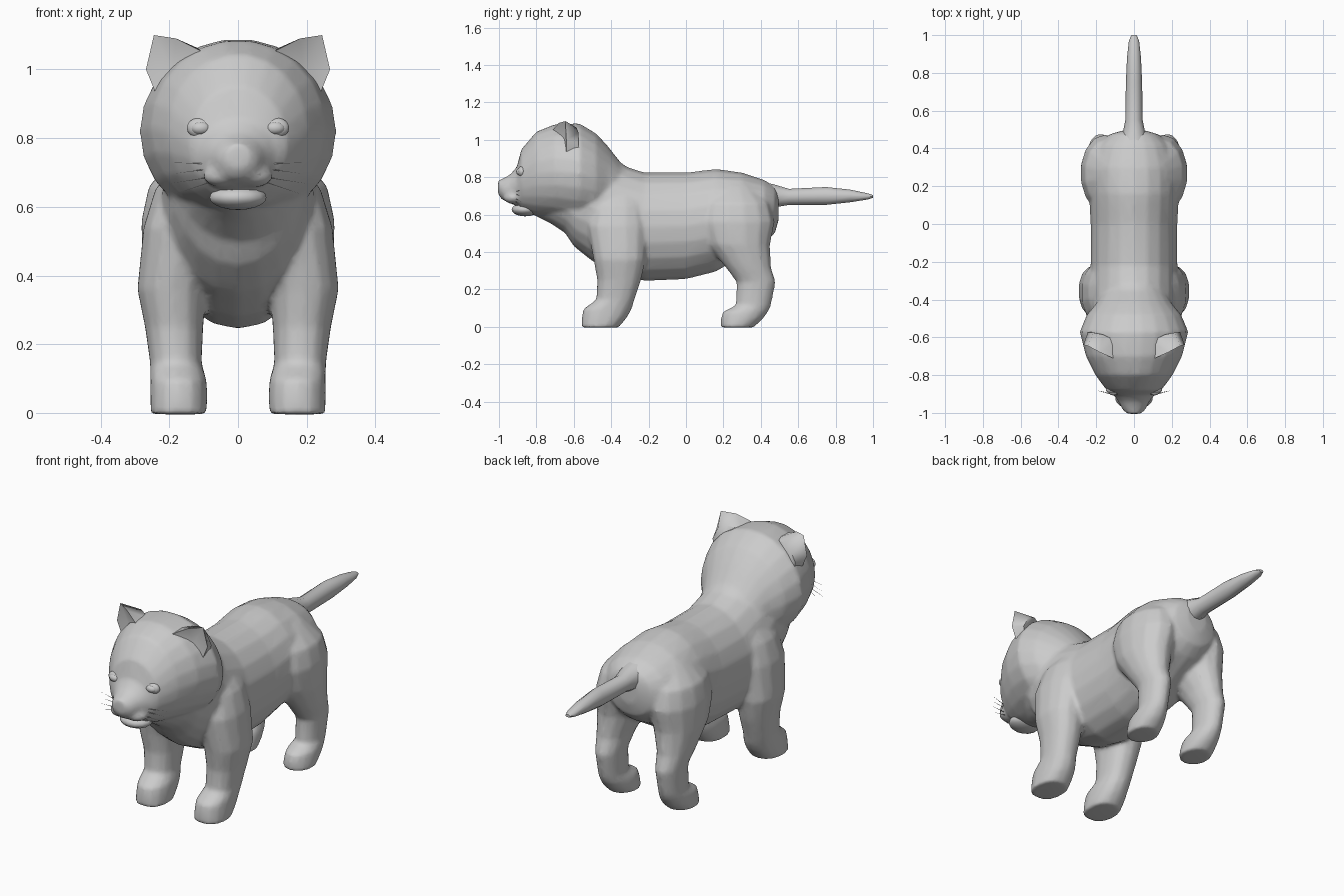
import bpy, bmesh, math
from mathutils import Vector

if "Cube" in bpy.data.objects:
    bpy.data.objects.remove(bpy.data.objects["Cube"])

fur = bpy.data.materials.new("plain_grey")
fur.diffuse_color = (0.6, 0.6, 0.6, 1)
fur.use_nodes = True
fur.node_tree.nodes["Principled BSDF"].inputs["Base Color"].default_value = fur.diffuse_color


def smooth(ob, angle):
    bpy.ops.object.select_all(action='DESELECT')
    ob.select_set(True)
    bpy.context.view_layer.objects.active = ob
    bpy.ops.object.shade_smooth_by_angle(angle=math.radians(angle))


def finish(bm, name, angle=50):
    bmesh.ops.recalc_face_normals(bm, faces=bm.faces)
    me = bpy.data.meshes.new(name)
    bm.to_mesh(me)
    bm.free()
    me.materials.append(fur)
    ob = bpy.data.objects.new(name, me)
    bpy.context.collection.objects.link(ob)
    smooth(ob, angle)
    return ob


def loft(name, rings, place, sides=14, power=1.0):
    """Skin rounded rings (t, a0, a1, b0, b1); place(t, a, b) gives the point."""
    bm = bmesh.new()
    loops = []
    for t, a0, a1, b0, b1 in rings:
        loop = []
        for i in range(sides):
            u = 2 * math.pi * i / sides
            c, s = math.cos(u), math.sin(u)
            c = math.copysign(abs(c) ** power, c)
            s = math.copysign(abs(s) ** power, s)
            loop.append(bm.verts.new(place(t, (a0 + a1) / 2 + c * (a1 - a0) / 2,
                                           (b0 + b1) / 2 + s * (b1 - b0) / 2)))
        loops.append(loop)
    for p, q in zip(loops, loops[1:]):
        for i in range(sides):
            j = (i + 1) % sides
            bm.faces.new((p[i], p[j], q[j], q[i]))
    bm.faces.new(loops[0])
    bm.faces.new(loops[-1])
    return finish(bm, name)


def along_y(name, rings, **kw):
    """Rings (y, bottom, top, half width)."""
    return loft(name, [(y, -w, w, lo, hi) for y, lo, hi, w in rings],
                lambda t, a, b: (a, t, b), **kw)


def leg(name, side, rings, power):
    """Rings (z, front, back, inner, outer)."""
    return loft(name, rings, lambda t, a, b: (b * side, a, t), sides=14, power=power)


def ellipsoid(name, centre, size):
    bm = bmesh.new()
    bmesh.ops.create_uvsphere(bm, u_segments=14, v_segments=10, radius=1)
    bmesh.ops.scale(bm, vec=size, verts=bm.verts)
    bmesh.ops.translate(bm, vec=centre, verts=bm.verts)
    return finish(bm, name)


# Torso running up into the neck, and head
parts = [
    along_y("torso", [(-.80, .59, .78, .08), (-.72, .55, .84, .14), (-.645, .50, .88, .18),
                      (-.60, .43, .90, .195), (-.50, .35, .93, .22), (-.36, .28, .87, .23),
                      (-.22, .245, .825, .23), (0, .255, .825, .23), (.16, .295, .845, .238),
                      (.30, .38, .825, .235), (.42, .45, .785, .19), (.475, .50, .75, .13),
                      (.495, .57, .72, .06)], sides=20),
    along_y("head", [(-1.005, .71, .785, .035), (-.985, .68, .79, .06), (-.94, .66, .815, .082),
                     (-.905, .645, .855, .108), (-.88, .62, .95, .145), (-.80, .592, 1.045, .205),
                     (-.70, .575, 1.085, .255), (-.57, .55, 1.09, .288), (-.48, .55, 1.035, .25),
                     (-.42, .56, .97, .20), (-.35, .56, .88, .16), (-.28, .60, .83, .12)], sides=22),
]

for side, tag in ((1, "left"), (-1, "right")):
    # Legs with paws
    parts.append(leg("front_leg_" + tag, side, [
        (-.004, -.56, -.36, .09, .255), (.05, -.558, -.315, .088, .257), (.095, -.55, -.29, .09, .257),
        (.145, -.48, -.275, .105, .257), (.25, -.475, -.24, .10, .272), (.36, -.495, -.215, .09, .295),
        (.54, -.53, -.20, .04, .277), (.65, -.50, -.22, .04, .243), (.76, -.42, -.26, .06, .16)], .88))
    parts.append(leg("back_leg_" + tag, side, [
        (-.004, .185, .36, .095, .25), (.04, .185, .41, .095, .252), (.08, .195, .44, .10, .25),
        (.115, .265, .455, .115, .24), (.24, .27, .48, .11, .245), (.32, .21, .455, .095, .262),
        (.44, .11, .45, .05, .282), (.56, .06, .475, .02, .284), (.66, .08, .45, .02, .262),
        (.76, .16, .36, .04, .17)], 1.0))
    # Upper lip pad
    parts.append(ellipsoid("lip_pad_" + tag, (side * .045, -.92, .69), (.058, .055, .034)))

# Fuse everything into one soft skin
bpy.ops.object.select_all(action='DESELECT')
for ob in parts:
    ob.select_set(True)
body = parts[0]
bpy.context.view_layer.objects.active = body
bpy.ops.object.join()
body.name = "body"
remesh = body.modifiers.new("fuse", 'REMESH')
remesh.mode = 'VOXEL'
remesh.voxel_size = 0.011
soften = body.modifiers.new("soften", 'SMOOTH')
soften.factor = 0.5
soften.iterations = 7
reduce = body.modifiers.new("reduce", 'DECIMATE')
reduce.ratio = 0.25
bpy.ops.object.convert(target='MESH')
smooth(body, 60)
bpy.context.view_layer.update()

# Tail, flared into the rump
along_y("tail", [(.40, .62, .78, .09), (.47, .635, .765, .062), (.55, .65, .74, .046),
                 (.75, .65, .75, .043), (.88, .665, .735, .037), (.97, .68, .715, .027),
                 (1.0, .69, .705, .014)], sides=10)

# Lower jaw and nose
ellipsoid("lower_jaw", (0, -.86, .627), (.085, .072, .036))
ellipsoid("nose", (0, -.972, .765), (.038, .027, .024))

for side, tag in ((1, "left"), (-1, "right")):
    # Eye and its rim set on the face surface
    hit, at, _, _ = body.ray_cast(Vector((side * .108, -2, .83)), Vector((0, 1, 0)))
    y = at.y if hit else -.88
    ellipsoid("eye_rim_" + tag, (side * .11, y + .016, .83), (.04, .022, .03))
    ellipsoid("eye_" + tag, (side * .108, y + .008, .829), (.03, .022, .02))

    # Cupped ear: rim fanned to a hollow front point and a rounded back
    bm = bmesh.new()
    rim = [bm.verts.new((side * x, y, z)) for x, y, z in (
        (.10, -.715, 1.05), (.18, -.68, 1.09), (.245, -.645, 1.10),
        (.268, -.64, 1.0), (.235, -.64, .92))]
    hollow = bm.verts.new((side * .19, -.65, 1.0))
    back = [bm.verts.new((side * x, y, z)) for x, y, z in (
        (.09, -.62, 1.05), (.165, -.585, 1.065), (.215, -.575, 1.04),
        (.245, -.575, .98), (.235, -.57, .92))]
    for i in range(4):
        bm.faces.new((rim[i], rim[i + 1], hollow))
        bm.faces.new((rim[i + 1], rim[i], back[i], back[i + 1]))
    bm.faces.new((rim[4], rim[0], hollow))
    bm.faces.new(back)
    bm.faces.new((rim[0], rim[4], back[4], back[0]))
    finish(bm, "ear_" + tag, 75)

    # Whiskers: thin tapered triangular hairs
    bm = bmesh.new()
    for z, x1, dz in ((.725, .20, .004), (.71, .19, -.014), (.685, .205, -.018), (.67, .19, -.035)):
        a = Vector((side * .085, -.91, z))
        tip = bm.verts.new((side * x1, -.88, z + dz))
        base = [bm.verts.new(a + Vector(d)) for d in ((0, 0, .002), (0, .002, -.001), (0, -.002, -.001))]
        for i in range(3):
            bm.faces.new((base[i], base[(i + 1) % 3], tip))
        bm.faces.new(base)
    finish(bm, "whiskers_" + tag)
